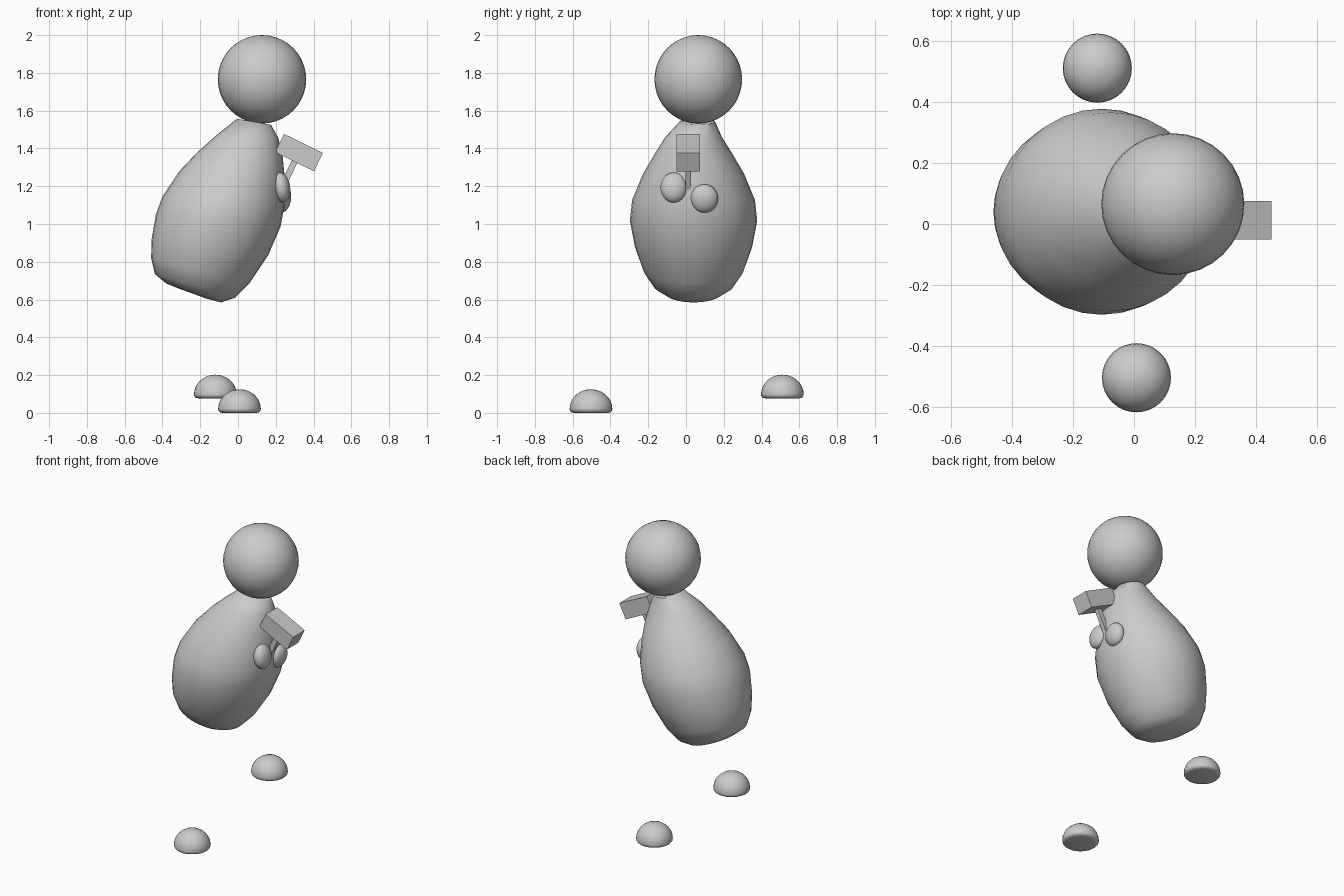
import bpy, bmesh, math
from mathutils import Vector, Matrix

if "Cube" in bpy.data.objects:
    bpy.data.objects.remove(bpy.data.objects["Cube"])

grey = bpy.data.materials.new("plain grey")
grey.diffuse_color = (0.6, 0.6, 0.6, 1)
grey.use_nodes = True
grey.node_tree.nodes["Principled BSDF"].inputs["Base Color"].default_value = grey.diffuse_color


def finish(name, bm, smooth_angle=None):
    """Turn a bmesh into a named object with the shared material."""
    bmesh.ops.recalc_face_normals(bm, faces=bm.faces[:])
    mesh = bpy.data.meshes.new(name)
    bm.to_mesh(mesh)
    bm.free()
    mesh.materials.append(grey)
    ob = bpy.data.objects.new(name, mesh)
    bpy.context.collection.objects.link(ob)
    if smooth_angle:
        bpy.ops.object.select_all(action='DESELECT')
        ob.select_set(True)
        bpy.context.view_layer.objects.active = ob
        bpy.ops.object.shade_smooth_by_angle(angle=math.radians(smooth_angle))
    return ob


def loft(name, rings, sides, angle):
    """Skin closed rings given as (centre, half axis u, half axis v), capping both ends."""
    bm = bmesh.new()
    loops = []
    for c, u, v in rings:
        loops.append([bm.verts.new(c + u * math.cos(2 * math.pi * i / sides)
                                   + v * math.sin(2 * math.pi * i / sides))
                      for i in range(sides)])
    for a, b in zip(loops, loops[1:]):
        for i in range(sides):
            j = (i + 1) % sides
            bm.faces.new((a[i], a[j], b[j], b[i]))
    bm.faces.new(loops[0][::-1])
    bm.faces.new(loops[-1])
    return finish(name, bm, angle)


def ellipsoid(name, centre, radii, tilt=0):
    bm = bmesh.new()
    bmesh.ops.create_uvsphere(bm, u_segments=32, v_segments=20, radius=1)
    bm.transform(Matrix.Translation(centre) @ Matrix.Rotation(tilt, 4, 'Y')
                 @ Matrix.Diagonal((*radii, 1)))
    return finish(name, bm, 60)


def box(name, matrix, size, offset=(0, 0, 0)):
    bm = bmesh.new()
    bmesh.ops.create_cube(bm, size=1)
    bm.transform(matrix @ Matrix.Translation(offset) @ Matrix.Diagonal((*size, 1)))
    return finish(name, bm)


# Leaning body: left x, left z, right x, right z, half depth, from base to neck
outline = [
    (-0.31, 0.657, -0.17, 0.606, 0.07),
    (-0.38, 0.685, -0.09, 0.585, 0.15),
    (-0.44, 0.735, -0.015, 0.610, 0.21),
    (-0.460, 0.82, 0.06, 0.685, 0.265),
    (-0.457, 0.92, 0.160, 0.835, 0.31),
    (-0.435, 1.05, 0.225, 0.985, 0.337),
    (-0.40, 1.145, 0.248, 1.11, 0.325),
    (-0.31, 1.28, 0.247, 1.25, 0.268),
    (-0.21, 1.385, 0.236, 1.36, 0.205),
    (-0.12, 1.465, 0.213, 1.455, 0.15),
    (-0.005, 1.557, 0.175, 1.525, 0.095),
]
rings = []
for lx, lz, rx, rz, depth in outline:
    left, right = Vector((lx, 0.04, lz)), Vector((rx, 0.04, rz))
    rings.append(((left + right) / 2, (right - left) / 2, Vector((0, depth, 0))))
rings[-1][0].y = 0.06
loft("body", rings, 32, 60)

# Head
ellipsoid("head", (0.127, 0.065, 1.766), (0.234, 0.232, 0.234))

# Hands
ellipsoid("front_hand", (0.23, -0.065, 1.193), (0.046, 0.07, 0.08), math.radians(-8))
ellipsoid("back_hand", (0.235, 0.097, 1.135), (0.046, 0.073, 0.076), math.radians(8))

# Hammer
hammer = Matrix.Translation((0.323, 0.012, 1.378)) @ Matrix.Rotation(math.radians(26), 4, 'Y')
box("hammer_head", hammer, (0.23, 0.125, 0.108))
box("hammer_handle", hammer, (0.032, 0.028, 0.2), (0, 0, -0.14))

# Domed feet with a rounded lower edge: radius, height
dome = [(0.09, 0.0), (0.105, 0.004), (0.112, 0.013)]
dome += [(0.113 * math.cos(math.radians(a)), 0.022 + 0.103 * math.sin(math.radians(a)))
         for a in (0, 12, 24, 36, 48, 60, 72, 82, 88)]
for name, x, y, z in (("front_foot", 0.008, -0.503, 0.0), ("back_foot", -0.12, 0.51, 0.077)):
    loft(name, [(Vector((x, y, z + h)), Vector((r, 0, 0)), Vector((0, r, 0)))
                for r, h in dome], 32, 60)
